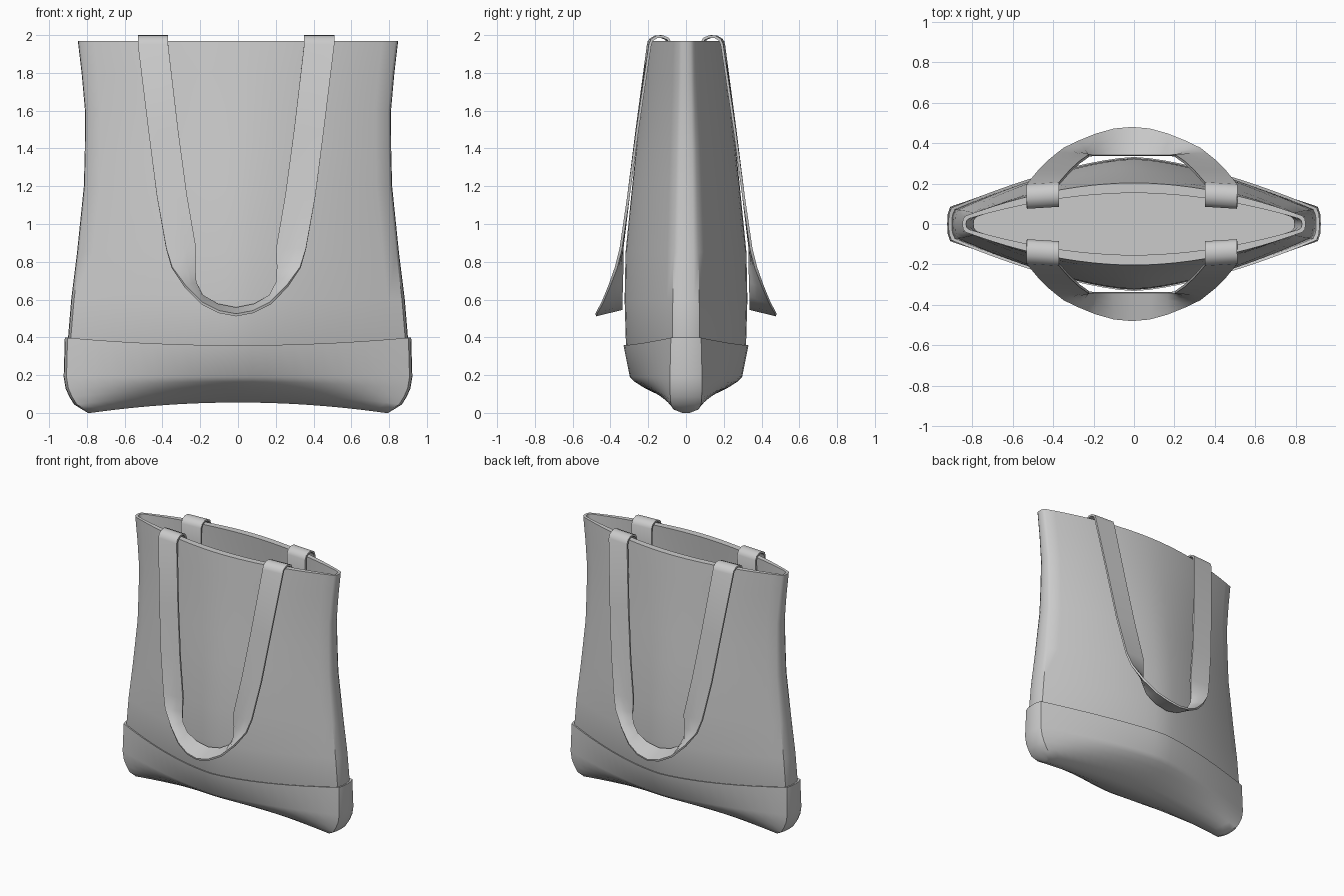
import bpy, bmesh

if "Cube" in bpy.data.objects:
    bpy.data.objects.remove(bpy.data.objects["Cube"])

N = 24  # spans across each face of the bag


def make_object(name, bm, angle=0.7, thickness=0):
    bmesh.ops.recalc_face_normals(bm, faces=bm.faces)
    mesh = bpy.data.meshes.new(name)
    bm.to_mesh(mesh)
    bm.free()
    ob = bpy.data.objects.new(name, mesh)
    bpy.context.collection.objects.link(ob)
    bpy.ops.object.select_all(action='DESELECT')
    ob.select_set(True)
    bpy.context.view_layer.objects.active = ob
    if thickness:
        mod = ob.modifiers.new("thickness", 'SOLIDIFY')
        mod.thickness = thickness
        mod.offset = 0
        bpy.ops.object.modifier_apply(modifier=mod.name)
    bpy.ops.object.shade_smooth_by_angle(angle=angle)
    return ob


def ring(bm, zc, ze, w, yc, ye, p):
    """Lens-shaped section with blunt ends; zc / ze = height at centre / ends."""
    def row(s):
        pts = []
        for i in range(N + 1):
            u = -1 + 2 * i / N
            y = ye + (yc - ye) * (1 - abs(u) ** p)
            pts.append((u * (w - 0.015), s * y, zc + (ze - zc) * u * u))
        return pts
    end = [(w - 0.003, -ye * 0.6, ze), (w, 0, ze), (w - 0.003, ye * 0.6, ze)]
    pts = row(-1) + end + row(1)[::-1] + [(-x, -y, z) for x, y, z in end]
    return [bm.verts.new(c) for c in pts]


def loft(bm, levels):
    rings = [ring(bm, *lv) for lv in levels]
    n = len(rings[0])
    for a, b in zip(rings, rings[1:]):
        for i in range(n):
            j = (i + 1) % n
            bm.faces.new((a[i], a[j], b[j], b[i]))
    return rings


def cap(bm, r):
    # strips joining front to back, plus the two blunt ends
    front, back = r[:N + 1], r[N + 4:2 * N + 5][::-1]
    for i in range(N):
        bm.faces.new((front[i], front[i + 1], back[i + 1], back[i]))
    bm.faces.new([front[N]] + r[N + 1:N + 4] + [back[N]])
    bm.faces.new([back[0]] + r[2 * N + 5:] + [front[0]])


# Bag body: outer skin up, over the rim, and inner lining down to the floor
outer = [  # z, half width, centre depth, end depth, curve power
    (0.17, 0.85, 0.24, 0.05, 1.5),
    (0.36, 0.903, 0.318, 0.072, 1.5),
    (0.60, 0.883, 0.325, 0.070, 1.55),
    (0.85, 0.852, 0.320, 0.066, 1.6),
    (1.20, 0.816, 0.285, 0.058, 1.7),
    (1.40, 0.811, 0.264, 0.054, 1.75),
    (1.60, 0.810, 0.241, 0.048, 1.8),
    (1.80, 0.828, 0.221, 0.043, 1.9),
    (1.97, 0.848, 0.203, 0.040, 1.9),
]
inner = [(z + (0.03 if z < 0.2 else 0), w - 0.018, yc - 0.05, ye - 0.013, p)
         for z, w, yc, ye, p in reversed(outer)]
bm = bmesh.new()
rings = loft(bm, [(z, z, w, yc, ye, p) for z, w, yc, ye, p in outer + inner])
cap(bm, rings[0])
cap(bm, rings[-1])
make_object("bag_body", bm)

# Base panel: raised lip, rounded lower edge, bottom arched up in the middle
bm = bmesh.new()
rings = loft(bm, [
    (0.350, 0.390, 0.890, 0.300, 0.065, 1.5),
    (0.358, 0.398, 0.917, 0.331, 0.080, 1.5),
    (0.190, 0.190, 0.923, 0.297, 0.085, 1.5),
    (0.165, 0.130, 0.913, 0.272, 0.085, 1.5),
    (0.135, 0.085, 0.893, 0.225, 0.083, 1.6),
    (0.105, 0.045, 0.868, 0.165, 0.080, 1.7),
    (0.070, 0.018, 0.825, 0.085, 0.066, 2.0),
    (0.055, 0.000, 0.795, 0.025, 0.020, 2.0),
])
cap(bm, rings[-1])
make_object("base_panel", bm)

# Handles: ribbon over the rim, down the face, twisting flat at the bottom.
# Each station: outer edge (x, depth, z), inner edge (x, depth, z)
half = [((0.52, d, z), (0.36, d + 0.01, z)) for d, z in (
    (0.085, 1.78), (0.082, 1.955), (0.095, 1.98), (0.125, 1.993),
    (0.155, 1.99), (0.18, 1.975), (0.19, 1.95))]
half += [
    ((0.465, 0.257, 1.50), (0.307, 0.26, 1.50)),
    ((0.42, 0.304, 1.15), (0.260, 0.304, 1.15)),
    ((0.370, 0.345, 0.87), (0.212, 0.338, 0.87)),
    ((0.340, 0.370, 0.77), (0.218, 0.338, 0.77)),
    ((0.270, 0.407, 0.67), (0.215, 0.338, 0.69)),
    ((0.180, 0.445, 0.58), (0.180, 0.338, 0.62)),
    ((0.090, 0.470, 0.535), (0.100, 0.338, 0.572)),
    ((0.000, 0.478, 0.518), (0.000, 0.338, 0.552)),
]
flip = [tuple((-x, d, z) for x, d, z in st) for st in half[-2::-1]]
for name, side in (("front_handle", -1), ("back_handle", 1)):
    bm = bmesh.new()
    strips = []
    for a, b in half + flip:
        strips.append([bm.verts.new((a[0] + (b[0] - a[0]) * t - 0.01,
                                     side * (a[1] + (b[1] - a[1]) * t),
                                     a[2] + (b[2] - a[2]) * t))
                       for t in (0, 0.33, 0.67, 1)])
    for s, t in zip(strips, strips[1:]):
        for k in range(3):
            bm.faces.new((s[k], s[k + 1], t[k + 1], t[k]))
    make_object(name, bm, thickness=0.014)
